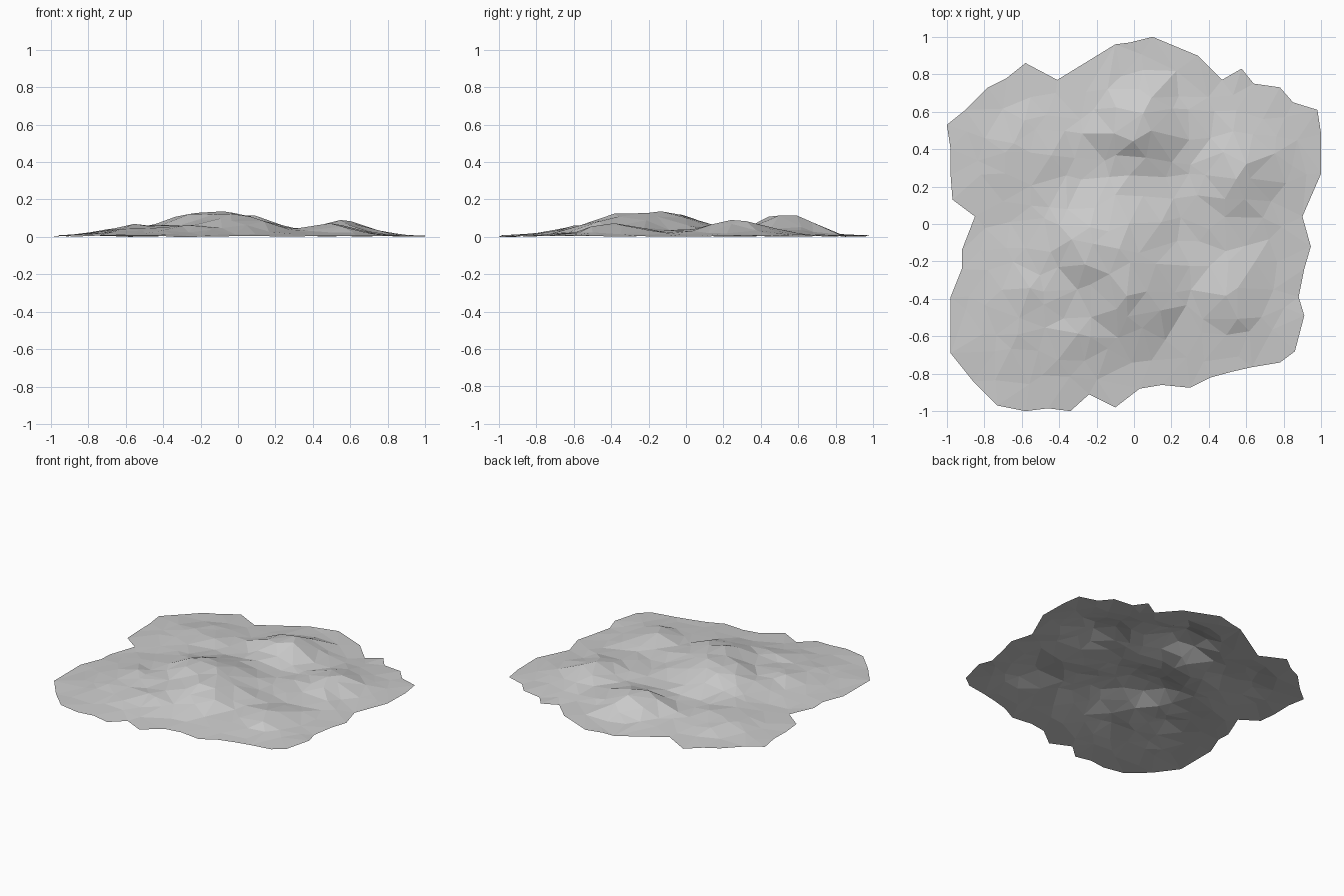
import bpy, bmesh, math, random
from mathutils import Vector
from mathutils.geometry import delaunay_2d_cdt, intersect_point_line

random.seed(4)
if "Cube" in bpy.data.objects:
    bpy.data.objects.remove(bpy.data.objects["Cube"], do_unlink=True)

# Ragged shore outline, counter-clockwise from the back
OUTLINE = [Vector(p) for p in (
    (.1, 1), (-.02, .97), (-.1, .96), (-.41, .77), (-.58, .86), (-.68, .78),
    (-.78, .73), (-.9, .61), (-1, .53), (-.98, .4), (-.98, .26), (-.97, .13),
    (-.85, .04), (-.92, -.14), (-.92, -.24), (-.98, -.39), (-.98, -.69),
    (-.86, -.84), (-.73, -.97), (-.58, -1), (-.46, -.985), (-.34, -1),
    (-.24, -.91), (-.1, -.98), (.03, -.88), (.15, -.86), (.3, -.875),
    (.41, -.82), (.52, -.79), (.63, -.765), (.78, -.74), (.86, -.68),
    (.91, -.49), (.88, -.39), (.91, -.24), (.945, -.12), (.9, .04), (1, .27),
    (1, .48), (.98, .61), (.85, .65), (.78, .73), (.64, .75), (.575, .83),
    (.47, .77), (.34, .9))]
EDGES = list(zip(OUTLINE, OUTLINE[1:] + OUTLINE[:1]))

# Hills: x, y, height, x radius, y radius
HILLS = [(-.15, -.13, .132, .34, .29), (0, -.36, .11, .27, .27),
         (.03, .53, .115, .24, .23), (.55, .25, .08, .22, .28),
         (.52, -.38, .065, .24, .25), (-.58, -.35, .062, .24, .25),
         (-.52, .38, .045, .3, .28), (-.3, -.6, .05, .25, .25)]


def inside(p):
    hit = False
    for a, b in EDGES:
        if (a.y > p.y) != (b.y > p.y):
            if p.x < a.x + (p.y - a.y) * (b.x - a.x) / (b.y - a.y):
                hit = not hit
    return hit


def edge_distance(p):
    best = 9
    for a, b in EDGES:
        q, t = intersect_point_line(p, a, b)
        best = min(best, (p - a.lerp(b, max(0, min(1, t)))).length)
    return best


def height(p):
    d = edge_distance(p)
    if d < .01:
        return random.uniform(0, .008)
    total = .025 ** 3
    for x, y, h, rx, ry in HILLS:
        total += (h * math.exp(-((p.x - x) / rx) ** 2 - ((p.y - y) / ry) ** 2)) ** 3
    t = min(1, d / .35)
    fade = t * t * (3 - 2 * t)
    return .006 + fade * (total ** (1 / 3) - .003 + random.uniform(-.009, .009))


# Scattered inner points on a staggered grid
points = list(OUTLINE)
step = .13
for row in range(-8, 9):
    for col in range(-9, 10):
        p = Vector(((col + .5 * (row % 2)) * step, row * step * .9))
        p += Vector((random.uniform(-.04, .04), random.uniform(-.04, .04)))
        if inside(p) and edge_distance(p) > .07:
            points.append(p)

# Triangulated terrain sheet
result = delaunay_2d_cdt(points, [], [list(range(len(OUTLINE)))], 1, 1e-5)
bm = bmesh.new()
verts = [bm.verts.new((p.x, p.y, height(p))) for p in result[0]]
for tri in result[2]:
    face = bm.faces.new([verts[i] for i in tri])
    face.normal_update()
    if face.normal.z < 0:
        face.normal_flip()
bmesh.ops.delete(bm, geom=[v for v in bm.verts if not v.link_faces], context='VERTS')
low = min(v.co.z for v in bm.verts)
for v in bm.verts:
    v.co.z -= low

mesh = bpy.data.meshes.new("terrain")
bm.to_mesh(mesh)
bm.free()
terrain = bpy.data.objects.new("terrain", mesh)
bpy.context.collection.objects.link(terrain)

# Plain grey rock
grey = bpy.data.materials.new("grey_rock")
grey.use_nodes = True
color = (.6, .6, .6, 1)
grey.diffuse_color = color
grey.node_tree.nodes["Principled BSDF"].inputs["Base Color"].default_value = color
mesh.materials.append(grey)
